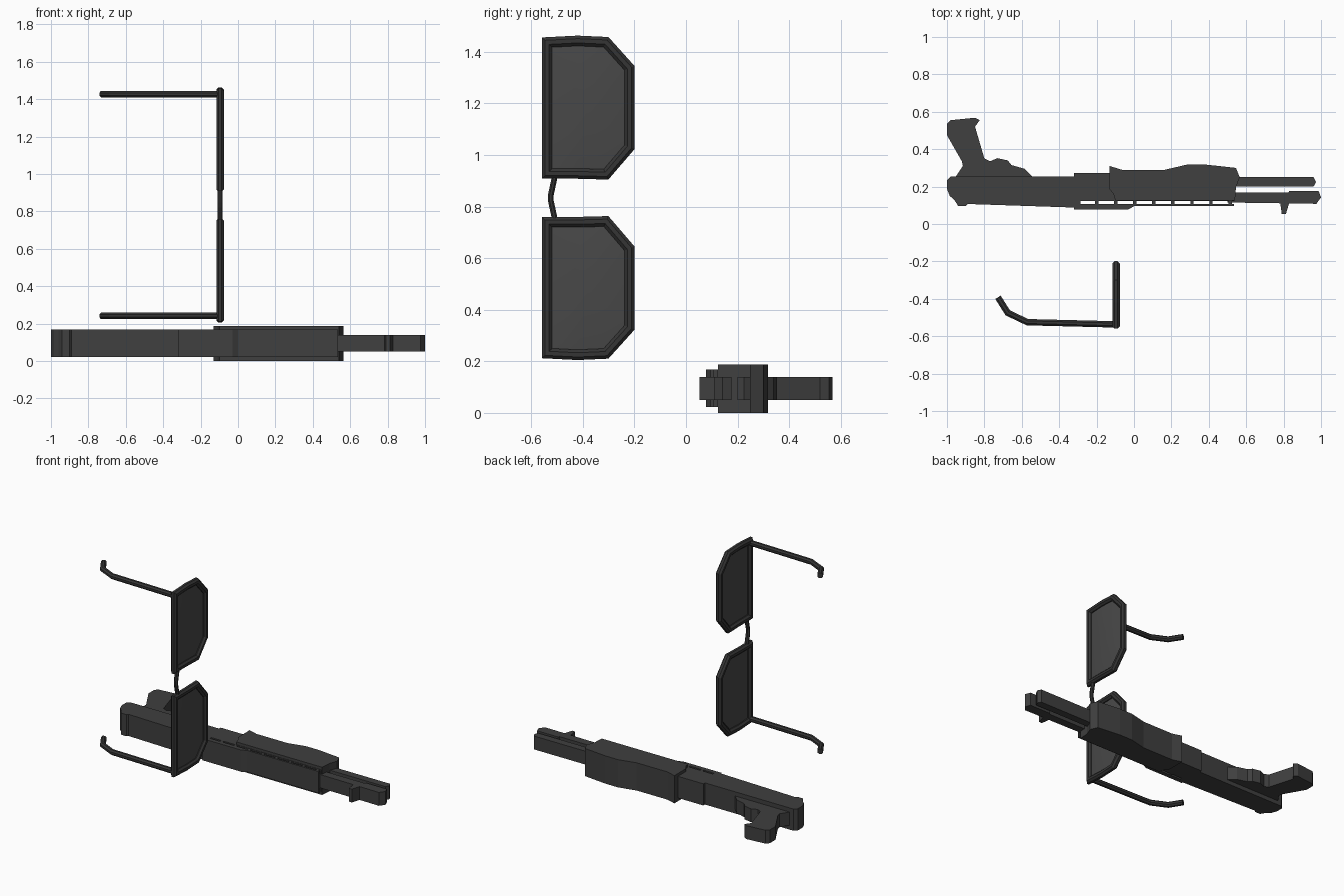
import bpy, bmesh, math
from mathutils import Vector

if "Cube" in bpy.data.objects:
    bpy.data.objects.remove(bpy.data.objects["Cube"])


def material(name, v):
    m = bpy.data.materials.new(name)
    m.diffuse_color = (v, v, v, 1)
    m.use_nodes = True
    m.node_tree.nodes["Principled BSDF"].inputs["Base Color"].default_value = m.diffuse_color
    return m


GUN = material("gunmetal", 0.05)
FRAME = material("frame_black", 0.035)
LENS = material("lens_dark", 0.065)


def finish(bm, name, mat):
    bmesh.ops.recalc_face_normals(bm, faces=bm.faces)
    me = bpy.data.meshes.new(name)
    bm.to_mesh(me)
    bm.free()
    me.materials.append(mat)
    ob = bpy.data.objects.new(name, me)
    bpy.context.collection.objects.link(ob)
    return ob


def slab(name, pts, z0, z1):
    """Extrude an xy profile from z0 to z1."""
    bm = bmesh.new()
    f = bm.faces.new([bm.verts.new((x, y, z0)) for x, y in pts])
    ext = bmesh.ops.extrude_face_region(bm, geom=[f])["geom"]
    bmesh.ops.translate(bm, vec=(0, 0, z1 - z0),
                        verts=[g for g in ext if isinstance(g, bmesh.types.BMVert)])
    return finish(bm, name, GUN)


def box(name, x0, x1, y0, y1, z0, z1):
    return slab(name, [(x0, y0), (x1, y0), (x1, y1), (x0, y1)], z0, z1)


def sweep(name, path, normal, r_side, r_norm, closed=False, sides=8):
    """Sweep a ring along a planar path with mitred corners."""
    bm = bmesh.new()
    pts = [Vector(p) for p in path]
    n, count, rings = Vector(normal), len(pts), []
    for i, p in enumerate(pts):
        a = pts[i - 1] if closed or i else None
        b = pts[(i + 1) % count] if closed or i < count - 1 else None
        d1 = (p - a).normalized() if a else (b - p).normalized()
        d2 = (b - p).normalized() if b else d1
        t = (d1 + d2).normalized()
        side = t.cross(n) / max(t.dot(d1), 0.5)
        angles = [2 * math.pi * (k + 0.5) / sides for k in range(sides)]
        fit = math.cos(math.pi / sides)
        rings.append([bm.verts.new(p + (side * r_side * math.cos(q) + n * r_norm * math.sin(q)) / fit)
                      for q in angles])
    for i in range(count if closed else count - 1):
        r, s = rings[i], rings[(i + 1) % count]
        for k in range(sides):
            j = (k + 1) % sides
            bm.faces.new((r[k], r[j], s[j], s[k]))
    if not closed:
        bm.faces.new(rings[0])
        bm.faces.new(rings[-1])
    return finish(bm, name, FRAME)


def mirror_z(ob):
    ob.location.z = MID
    ob.modifiers.new("mirror", "MIRROR").use_axis = (False, False, True)


# ---- Shotgun, lying on its side ----
Z0, Z1 = 0.022, 0.168
slab("receiver", [(-1, 0.187), (-0.985, 0.15), (-0.96, 0.128), (-0.94, 0.096), (-0.90, 0.096),
                  (-0.89, 0.107), (-0.32, 0.088), (-0.32, 0.255), (-0.98, 0.255), (-1, 0.235)], Z0, Z1)
box("front_receiver", -0.32, 0.535, 0.122, 0.272, Z0, Z1)
slab("receiver_cover", [(-0.32, 0.078), (-0.03, 0.078), (0, 0.095), (-0.32, 0.095)], Z0, Z1)
slab("grip", [(-0.955, 0.25), (-0.915, 0.31), (-0.92, 0.335), (-1, 0.475), (-1, 0.535), (-0.98, 0.555),
              (-0.85, 0.568), (-0.825, 0.555), (-0.85, 0.52), (-0.80, 0.35), (-0.77, 0.335),
              (-0.73, 0.352), (-0.675, 0.34), (-0.655, 0.315), (-0.585, 0.295), (-0.54, 0.25)],
     0.05, 0.14)

# Heat shield rail with its vent teeth
box("rail", -0.32, 0.535, 0.095, 0.108, Z0, Z1)
box("rail_root", -0.32, -0.285, 0.108, 0.122, Z0, Z1)
for i in range(8):
    x = -0.2 + i * 0.102
    box("rail_tooth", x - 0.009, x + 0.009, 0.107, 0.123, Z0, Z1)

# Pump handle
slab("pump_handle", [(-0.13, 0.31), (-0.065, 0.29), (0.165, 0.29), (0.285, 0.318), (0.38, 0.318),
                     (0.545, 0.30), (0.565, 0.25), (0.545, 0.195), (0.54, 0.125), (-0.10, 0.125),
                     (-0.11, 0.16), (-0.13, 0.185)], 0.0, 0.187)

# Magazine tube, barrel and front sight
slab("magazine_tube", [(0.5, 0.2), (0.96, 0.2), (0.973, 0.225), (0.96, 0.25), (0.5, 0.25)], 0.05, 0.14)
slab("barrel", [(0.5, 0.115), (0.975, 0.108), (1, 0.142), (0.987, 0.177), (0.83, 0.177),
                (0.825, 0.168), (0.5, 0.168)], 0.05, 0.14)
slab("front_sight", [(0.78, 0.13), (0.79, 0.053), (0.812, 0.053), (0.835, 0.13)], 0.05, 0.14)

# ---- Sunglasses, standing on edge, mirrored about their middle ----
MID, X = 0.834, -0.096
# (y, height above middle) along the centre of the rim
rim = [(-0.539, 0.094), (-0.539, 0.603), (-0.42, 0.609), (-0.31, 0.604), (-0.219, 0.503),
       (-0.219, 0.197), (-0.31, 0.091), (-0.42, 0.094)]
mirror_z(sweep("lens_rim", [(X, y, z) for y, z in rim], (1, 0, 0), 0.02, 0.02, closed=True))

# Domed lens: shrinking rings that bulge toward the front, over a flat back
bm = bmesh.new()
cy, cz = -0.385, 0.35
rings = []
for k in range(6):
    s = 1 - k / 6
    rings.append([bm.verts.new((X + 0.014 * (1 - s * s), cy + (y - cy) * s, cz + (z - cz) * s))
                  for y, z in rim])
tip = bm.verts.new((X + 0.014, cy, cz))
n = len(rim)
for i in range(n):
    j = (i + 1) % n
    for a, b in zip(rings, rings[1:]):
        bm.faces.new((a[i], a[j], b[j], b[i]))
    bm.faces.new((rings[-1][i], rings[-1][j], tip))
bm.faces.new(rings[0])
for f in bm.faces:
    f.smooth = len(f.verts) < 5
lens = finish(bm, "lens", LENS)
for e in lens.data.edges:
    e.use_edge_sharp = all(v < n for v in e.vertices)
mirror_z(lens)

# Temple arms and nose bridge
arm = [(-0.09, -0.537), (-0.57, -0.525), (-0.675, -0.475), (-0.727, -0.392)]
mirror_z(sweep("temple_arm", [(x, y, 0.593) for x, y in arm], (0, 0, 1), 0.017, 0.017))
sweep("nose_bridge", [(X, -0.506, MID + 0.095), (X, -0.524, MID + 0.012), (X, -0.524, MID - 0.012),
                      (X, -0.506, MID - 0.095)], (1, 0, 0), 0.011, 0.013)
